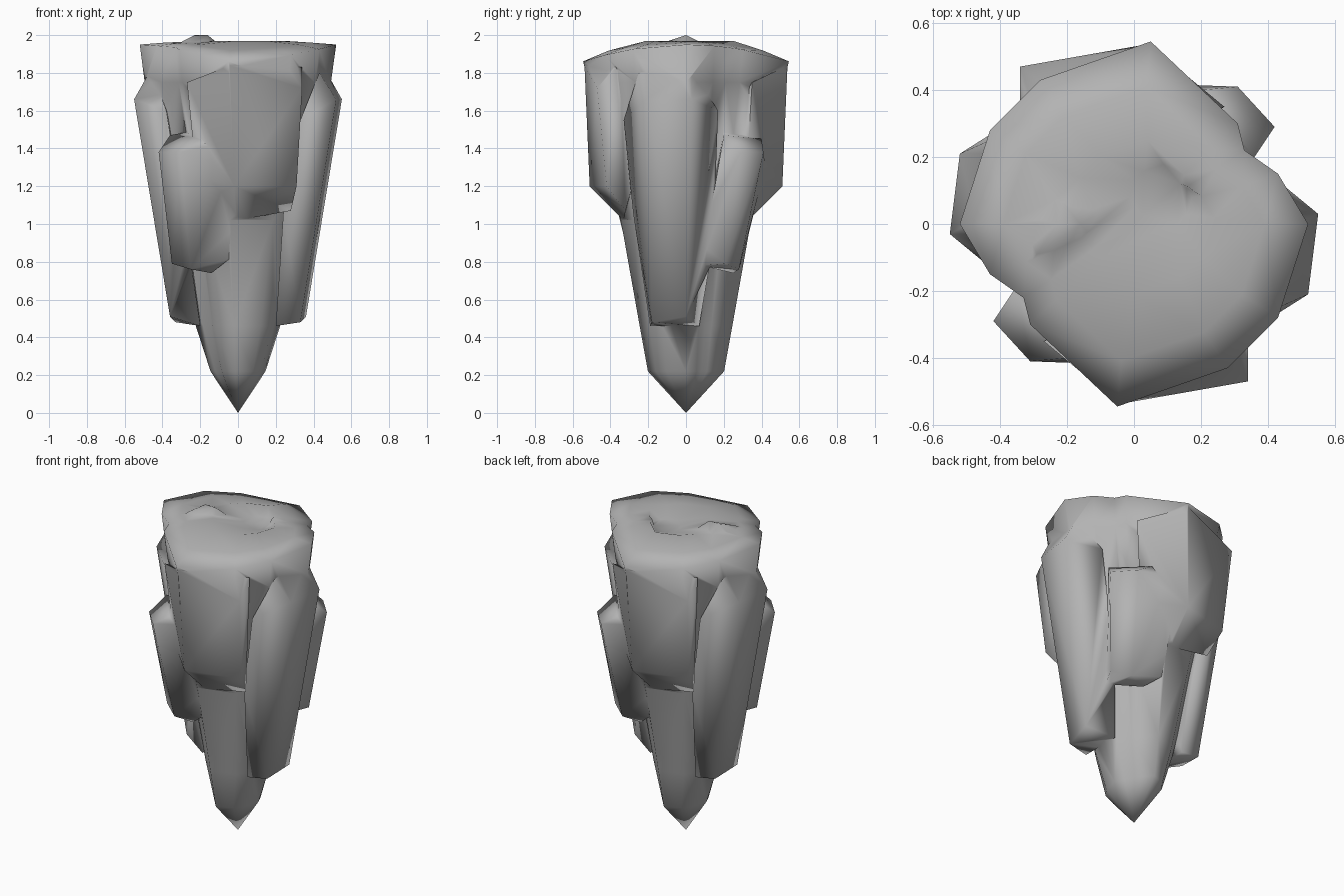
import bpy, bmesh, math

cube = bpy.data.objects.get("Cube")
if cube:
    bpy.data.objects.remove(cube)

stone = bpy.data.materials.new("stone grey")
stone.use_nodes = True
GREY = (0.45, 0.45, 0.45, 1)
stone.diffuse_color = GREY
stone.node_tree.nodes["Principled BSDF"].inputs["Base Color"].default_value = GREY


def make(name, bm):
    bmesh.ops.recalc_face_normals(bm, faces=bm.faces)
    mesh = bpy.data.meshes.new(name)
    bm.to_mesh(mesh)
    bm.free()
    mesh.materials.append(stone)
    obj = bpy.data.objects.new(name, mesh)
    bpy.context.collection.objects.link(obj)
    return obj


def hull(name, points, turn=1):
    """Convex chunk; turn=-1 gives the copy on the opposite side."""
    bm = bmesh.new()
    for x, y, z in points:
        bm.verts.new((x * turn, y * turn, z))
    bmesh.ops.convex_hull(bm, input=bm.verts)
    loose = [v for v in bm.verts if not v.link_faces]
    bmesh.ops.delete(bm, geom=loose, context="VERTS")
    return make(name, bm)


# Tapered core: half an outline, turned half way round, scaled per height
half = [(.52, 0), (.43, .15), (.33, .22), (.31, .30), (.05, .545), (-.28, .43), (-.43, .28)]
outline = half + [(-x, -y) for x, y in half]
levels = [(.22, .28, .37), (.46, .43, .45), (1.02, .66, .65), (1.45, .83, .83), (1.75, .95, .95)]

bm = bmesh.new()
rings = [[bm.verts.new((x * fx, y * fy, z)) for x, y in outline] for z, fx, fy in levels]
rings.append([bm.verts.new((x, y, 1.95 - .3 * y * y)) for x, y in outline])
# Rounded crown with a shallow hollow
for scale, shift, z, drop in ((.75, 0, 1.96, .25), (.42, .02, 1.97, 0), (.18, .08, 1.935, 0)):
    rings.append([bm.verts.new((x * scale + shift, y * scale + shift, z - drop * (y * scale) ** 2))
                  for x, y in outline])
tip = bm.verts.new((0, 0, 0))
n = len(outline)
for i in range(n):
    j = (i + 1) % n
    bm.faces.new((tip, rings[0][j], rings[0][i]))
    for a, b in zip(rings, rings[1:]):
        bm.faces.new((a[i], a[j], b[j], b[i]))
bm.faces.new(rings[-1])
bmesh.ops.triangulate(bm, faces=bm.faces)
rock = make("rock_spire", bm)

# Slabs swelling out of the sides, each with a twin opposite
side_slab = [(.55, .03, 1.66), (.52, -.21, 1.66), (.36, 0, .51), (.33, -.18, .48),
             (.46, .03, 1.82), (.43, -.25, 1.8), (.38, .17, 1.6), (.25, .14, .8),
             (.2, .07, .46), (.2, -.19, .46), (.24, -.28, 1.06), (.33, -.33, 1.55)]
corner_slab = [(.31, .41, 1.38), (.42, .29, 1.38), (.35, .21, .79), (.25, .28, .76),
               (.14, .25, .74), (.2, .4, 1.45), (.36, .2, 1.47), (.2, .2, 1.5),
               (.28, .08, .78), (.04, .42, 1.3), (.04, .3, .82)]
face_slab = [(-.04, -.54, 1.84), (.34, -.47, 1.72), (.34, -.37, 1.83), (-.02, -.51, 1.2),
             (.31, -.42, 1.2), (.28, -.32, 1.07), (0, -.33, 1.02), (-.27, -.35, 1.75),
             (-.22, -.32, 1.25), (.1, -.2, 1.5)]
chunks = [hull(name, pts, turn)
          for name, pts in (("side_slab", side_slab), ("corner_slab", corner_slab),
                            ("face_slab", face_slab))
          for turn in (1, -1)]

# Small knob on the crown with a ridge running to the rim
chunks.append(hull("crown_knob", [(-.23, 0, 2), (-.16, 0, 2), (-.29, -.09, 1.97), (-.34, -.16, 1.92),
                                  (-.1, .04, 1.95), (-.24, .1, 1.95), (-.14, -.06, 1.95),
                                  (-.33, 0, 1.94), (-.2, 0, 1.8)]))

# Fuse everything into one rock
for chunk in chunks:
    mod = rock.modifiers.new("fuse", "BOOLEAN")
    mod.operation = "UNION"
    mod.solver = "EXACT"
    mod.object = chunk
bpy.context.view_layer.update()
fused = bpy.data.meshes.new_from_object(rock.evaluated_get(bpy.context.evaluated_depsgraph_get()))
rock.modifiers.clear()
rock.data = fused
for chunk in chunks:
    bpy.data.objects.remove(chunk)

# Weld slivers and shade the whole rock smooth
bm = bmesh.new()
bm.from_mesh(fused)
bmesh.ops.remove_doubles(bm, verts=bm.verts, dist=.015)
bmesh.ops.triangulate(bm, faces=bm.faces)
bm.to_mesh(fused)
bm.free()
fused.materials.clear()
fused.materials.append(stone)
for poly in fused.polygons:
    poly.material_index = 0

bpy.ops.object.select_all(action="DESELECT")
rock.select_set(True)
bpy.context.view_layer.objects.active = rock
bpy.ops.object.shade_smooth_by_angle(angle=math.radians(110))
